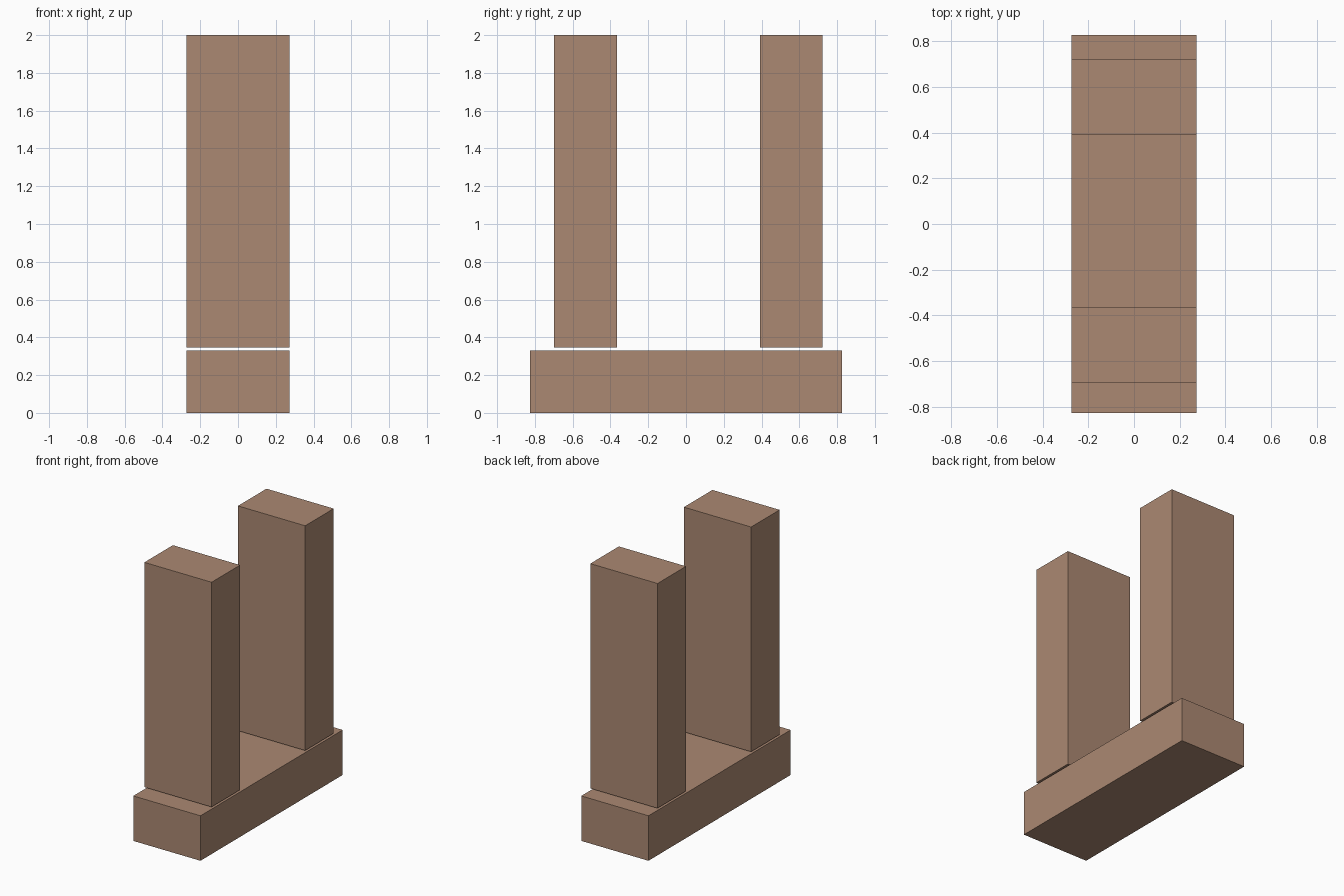
import bpy

if "Cube" in bpy.data.objects:
    bpy.data.objects.remove(bpy.data.objects["Cube"])

# Shared wood material
wood = bpy.data.materials.new("wood")
wood.diffuse_color = (0.41, 0.25, 0.17, 1)
wood.use_nodes = True
wood.node_tree.nodes["Principled BSDF"].inputs["Base Color"].default_value = wood.diffuse_color

LENGTH, WIDTH, THICK = 1.654, 0.547, 0.331


def block(name, size, centre):
    bpy.ops.mesh.primitive_cube_add(size=1, location=centre)
    obj = bpy.context.object
    obj.name = name
    obj.scale = size
    bpy.ops.object.transform_apply(location=False, rotation=False, scale=True)
    obj.data.materials.append(wood)
    return obj


# Lying base block
block("base_block", (WIDTH, LENGTH, THICK), (0, 0, THICK / 2))

# Two upright blocks, hovering slightly above the base
for name, y in (("front_upright", -0.532), ("back_upright", 0.556)):
    block(name, (WIDTH, THICK, LENGTH), (0, y, 2 - LENGTH / 2))
